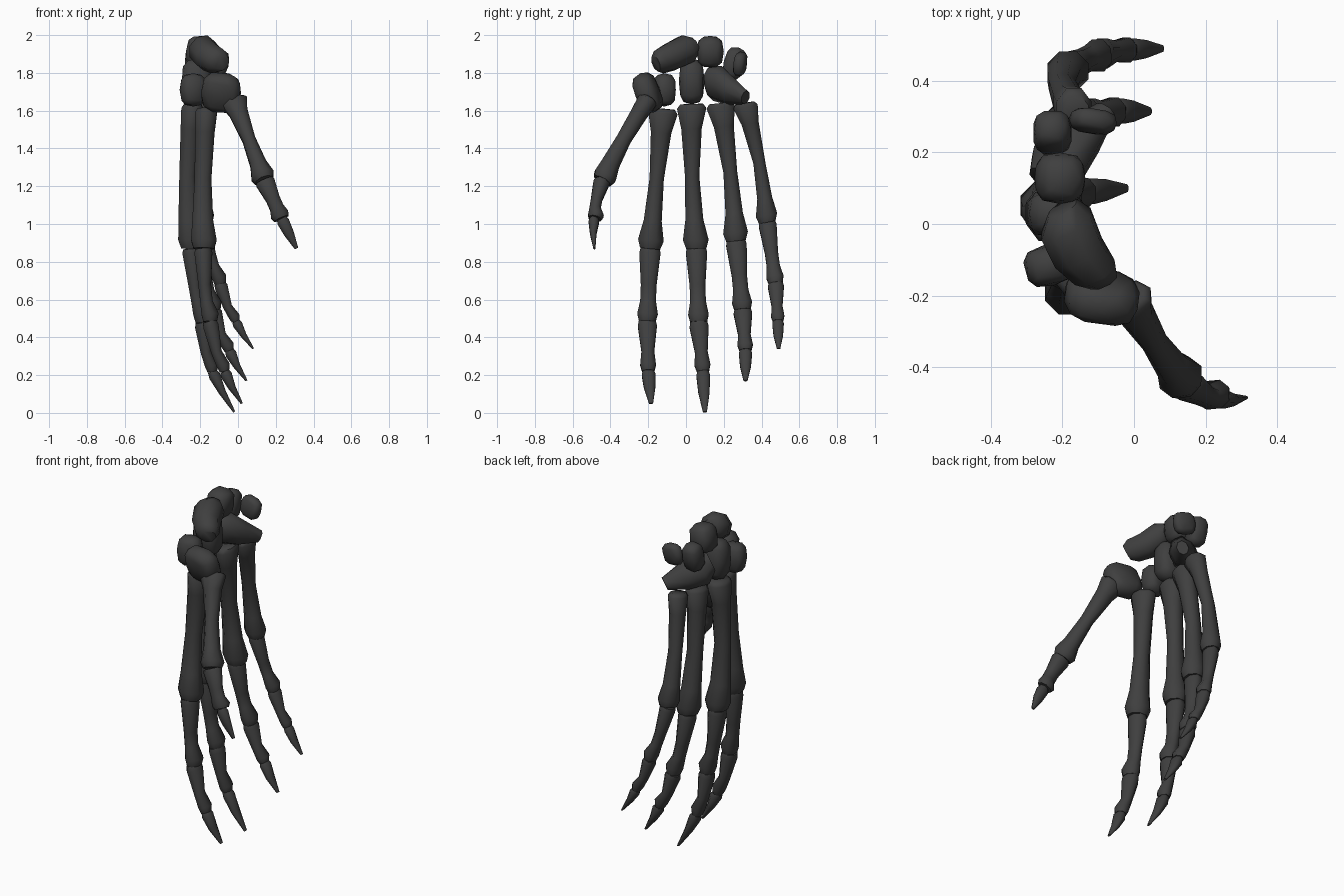
import bpy, bmesh, math
from mathutils import Vector, Euler

cube = bpy.data.objects.get("Cube")
if cube:
    bpy.data.objects.remove(cube, do_unlink=True)

bone_mat = bpy.data.materials.new("charcoal_bone")
bone_mat.use_nodes = True
CHARCOAL = (0.05, 0.05, 0.05, 1)
bone_mat.diffuse_color = CHARCOAL
bone_mat.node_tree.nodes["Principled BSDF"].inputs["Base Color"].default_value = CHARCOAL

SIDES = 8


def finish(name, bm):
    """Turn a bmesh into a smooth-shaded bone object."""
    bmesh.ops.recalc_face_normals(bm, faces=bm.faces)
    mesh = bpy.data.meshes.new(name)
    bm.to_mesh(mesh)
    bm.free()
    obj = bpy.data.objects.new(name, mesh)
    bpy.context.collection.objects.link(obj)
    mesh.materials.append(bone_mat)
    bpy.ops.object.select_all(action="DESELECT")
    obj.select_set(True)
    bpy.context.view_layer.objects.active = obj
    bpy.ops.object.shade_smooth_by_angle(angle=math.radians(58))


def loft(name, stations, side_axis=(0, 1, 0)):
    """Skin rings through stations of (centre, half width, half depth, palm shift)."""
    axis = (stations[-1][0] - stations[0][0]).normalized()
    side = Vector(side_axis)
    side = (side - axis * side.dot(axis)).normalized()
    depth = axis.cross(side)
    bm = bmesh.new()
    rings = []
    for centre, w, d, shift in stations:
        ring = []
        for i in range(SIDES):
            a = math.tau * (i + 0.5) / SIDES
            ring.append(bm.verts.new(centre + side * (w * 1.05 * math.cos(a))
                                     + depth * (d * 1.05 * math.sin(a) + shift)))
        rings.append(ring)
    for low, high in zip(rings, rings[1:]):
        for i in range(SIDES):
            j = (i + 1) % SIDES
            bm.faces.new((low[i], low[j], high[j], high[i]))
    bm.faces.new(rings[0])
    bm.faces.new(rings[-1])
    finish(name, bm)


def pebble(name, centre, radii, tilt=(0, 0, 0)):
    """Boxy rounded wrist bone."""
    bm = bmesh.new()
    bmesh.ops.create_icosphere(bm, subdivisions=2, radius=1)
    turn = Euler([math.radians(t) for t in tilt]).to_matrix()
    for v in bm.verts:
        boxy = [math.copysign(abs(c) ** 0.68, c) * r for c, r in zip(v.co, radii)]
        v.co = turn @ Vector(boxy) + Vector(centre)
    finish(name, bm)


# Bone outlines: (position along bone, half width, half depth, palm shift)
METACARPAL = [(0, .062, .047, 0), (.03, .08, .06, 0), (.17, .056, .053, -.002),
              (.5, .039, .046, -.004), (.8, .049, .057, -.002), (.94, .07, .07, .004),
              (1, .055, .056, .004)]
PROXIMAL = [(0, .052, .043, 0), (.06, .058, .049, 0), (.5, .043, .035, -.006),
            (.72, .043, .034, -.004), (.9, .056, .047, .01), (1, .046, .038, .008)]
MIDDLE = [(0, .046, .036, .004), (.1, .052, .043, .004), (.6, .035, .029, -.008),
          (.88, .043, .036, .006), (1, .034, .027, .004)]
DISTAL = [(0, .03, .024, .002), (.12, .037, .032, .002), (.5, .031, .02, -.004),
          (1, .011, .006, 0)]


def finger(name, joints, outlines, scale, bow, side_axis=(0, 1, 0)):
    labels = {id(METACARPAL): "metacarpal", id(PROXIMAL): "proximal_bone",
              id(MIDDLE): "middle_bone", id(DISTAL): "tip_bone"}
    points = [Vector(j) for j in joints]
    for a, b, outline in zip(points, points[1:], outlines):
        bend = Vector(bow) if outline is METACARPAL else Vector()
        stations = [(a.lerp(b, t) + bend * math.sin(math.pi * t),
                     w * scale, d * scale, shift * scale)
                    for t, w, d, shift in outline]
        loft(name + "_" + labels[id(outline)], stations, side_axis)


# Fingers, from wrist to tip
FULL = [METACARPAL, PROXIMAL, MIDDLE, DISTAL]
finger("index", [(-.168, -.12, 1.61), (-.185, -.19, .87), (-.155, -.205, .485),
                 (-.075, -.2, .22), (.02, -.185, .05)], FULL, 1, (-.005, 0, 0))
finger("middle", [(-.24, .03, 1.635), (-.25, .055, .87), (-.195, .067, .48),
                  (-.14, .09, .22), (-.02, .1, .005)], FULL, 1, (-.017, -.01, 0))
finger("ring", [(-.2, .18, 1.64), (-.2, .265, .91), (-.135, .3, .545),
                (-.05, .315, .33), (.045, .315, .17)], FULL, .97, (-.02, .012, 0))
finger("little", [(-.165, .31, 1.64), (-.185, .43, 1.01), (-.1, .475, .685),
                  (-.015, .487, .485), (.08, .49, .34)], FULL, .84, (-.022, .018, 0))
finger("thumb", [(-.025, -.2, 1.66), (.14, -.445, 1.23), (.23, -.49, 1.03),
                 (.31, -.485, .87)], [METACARPAL, PROXIMAL, DISTAL], .9,
       (0, -.005, 0), (-1, 0, 0))

# Wrist: rounded bones
pebble("trapezium", (-.09, -.203, 1.695), (.106, .064, .11), (20, 6, -8))
pebble("trapezoid", (-.237, -.115, 1.71), (.07, .058, .088), (0, 0, 15))
pebble("capitate", (-.22, .03, 1.755), (.08, .068, .122))
pebble("lunate", (-.207, .128, 1.912), (.07, .072, .084), (0, 8, 0))
pebble("triquetral", (-.228, .255, 1.85), (.055, .056, .088), (-14, 0, 0))
pebble("pisiform", (-.115, .287, 1.848), (.066, .034, .064), (-8, 12, -10))

# Wrist: elongated bones
loft("scaphoid", [(Vector(p), w, d, 0) for p, w, d in [
    ((-.2, .045, 1.945), .045, .042), ((-.19, .0, 1.925), .08, .077),
    ((-.155, -.08, 1.885), .075, .076), ((-.11, -.135, 1.862), .062, .07),
    ((-.085, -.16, 1.85), .04, .045)]])
loft("hamate", [(Vector(p), w, d, 0) for p, w, d in [
    ((-.25, .125, 1.78), .045, .06), ((-.215, .165, 1.745), .075, .1),
    ((-.15, .24, 1.7), .06, .075), ((-.08, .315, 1.67), .03, .038)]])
